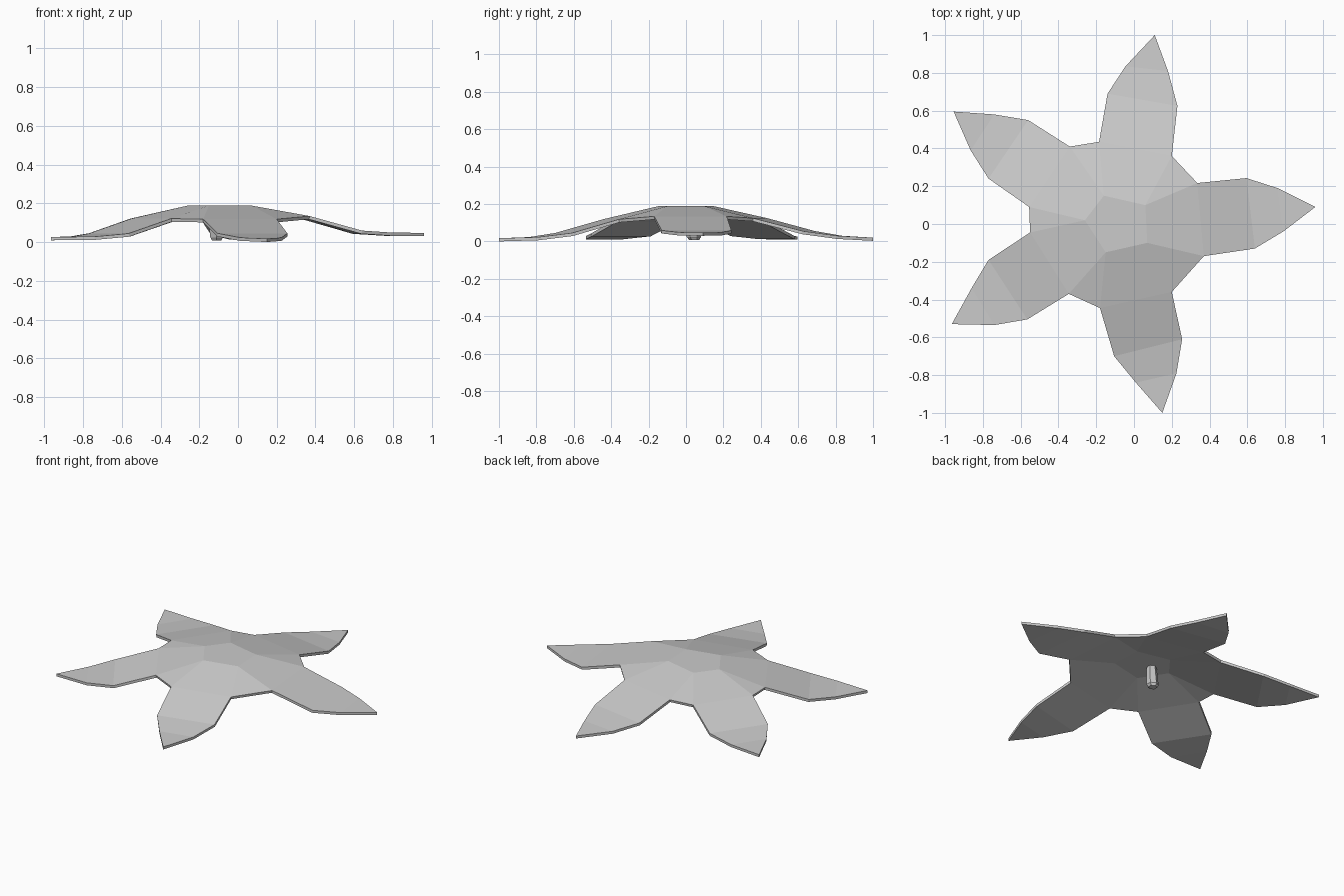
import bpy, bmesh, math
from mathutils import Vector

if "Cube" in bpy.data.objects:
    bpy.data.objects.remove(bpy.data.objects["Cube"])

THICK = 0.017

# Flat heart of the flower: one corner between each pair of petals
heart = [(0.07, -0.10), (0.06, 0.10), (-0.16, 0.15), (-0.26, 0.02), (-0.15, -0.15)]
HEART_Z = 0.188

# Petal outlines, counter-clockwise: base, shoulder, side, tip, side, shoulder, base
petals = [
    [(0.37, -0.17), (0.64, -0.13), (0.79, -0.04), (0.96, 0.09), (0.76, 0.19), (0.595, 0.243), (0.335, 0.217)],
    [(0.20, 0.36), (0.23, 0.625), (0.18, 0.81), (0.11, 1.0), (-0.045, 0.835), (-0.14, 0.69), (-0.185, 0.435)],
    [(-0.34, 0.41), (-0.56, 0.55), (-0.74, 0.58), (-0.955, 0.595), (-0.865, 0.39), (-0.77, 0.24), (-0.555, 0.09)],
    [(-0.55, -0.045), (-0.77, -0.19), (-0.86, -0.34), (-0.965, -0.53), (-0.74, -0.535), (-0.565, -0.505), (-0.345, -0.37)],
    [(-0.18, -0.445), (-0.105, -0.70), (0.01, -0.84), (0.15, -1.0), (0.225, -0.79), (0.255, -0.61), (0.20, -0.36)],
]
# Heights at base, shoulder, side and tip of each petal
heights = [
    (0.134, 0.059, 0.049, 0.047),
    (0.124, 0.055, 0.030, 0.020),
    (0.121, 0.045, 0.029, 0.026),
    (0.121, 0.044, 0.028, 0.026),
    (0.118, 0.045, 0.023, 0.017),
]

# Flower: creased petals around the heart
bm = bmesh.new()
hv = [bm.verts.new((x, y, HEART_Z)) for x, y in heart]
bm.faces.new(hv)
rows = [[bm.verts.new((x, y, hs[min(k, 6 - k)])) for k, (x, y) in enumerate(pts)]
        for pts, hs in zip(petals, heights)]
for i, p in enumerate(rows):
    j = (i + 1) % 5
    bm.faces.new((hv[i], p[0], p[6], hv[j]))
    bm.faces.new((p[0], p[1], p[5], p[6]))
    bm.faces.new((p[1], p[2], p[4], p[5]))
    bm.faces.new((p[2], p[3], p[4]))
    bm.faces.new((hv[j], p[6], rows[j][0]))
bm.normal_update()
mesh = bpy.data.meshes.new("flower_petals")
bm.to_mesh(mesh)
bm.free()
flower = bpy.data.objects.new("flower_petals", mesh)
bpy.context.collection.objects.link(flower)
shell = flower.modifiers.new("thickness", 'SOLIDIFY')
shell.thickness = THICK
shell.offset = -1

# Stem: short leaning six-sided stub with a narrowed end
bm = bmesh.new()
rings = []
for c, r in [((-0.135, 0.005, 0.175), 0.03), ((-0.11, 0.042, 0.024), 0.038), ((-0.11, 0.044, 0.008), 0.027)]:
    rings.append([bm.verts.new(Vector(c) + Vector((r * math.cos(a), r * math.sin(a), 0)))
                  for a in (math.radians(60 * k + 30) for k in range(6))])
for up, lo in zip(rings, rings[1:]):
    for k in range(6):
        n = (k + 1) % 6
        bm.faces.new((lo[k], lo[n], up[n], up[k]))
bm.faces.new(rings[0])
bm.faces.new(rings[-1][::-1])
mesh = bpy.data.meshes.new("stem")
bm.to_mesh(mesh)
bm.free()
bpy.context.collection.objects.link(bpy.data.objects.new("stem", mesh))
